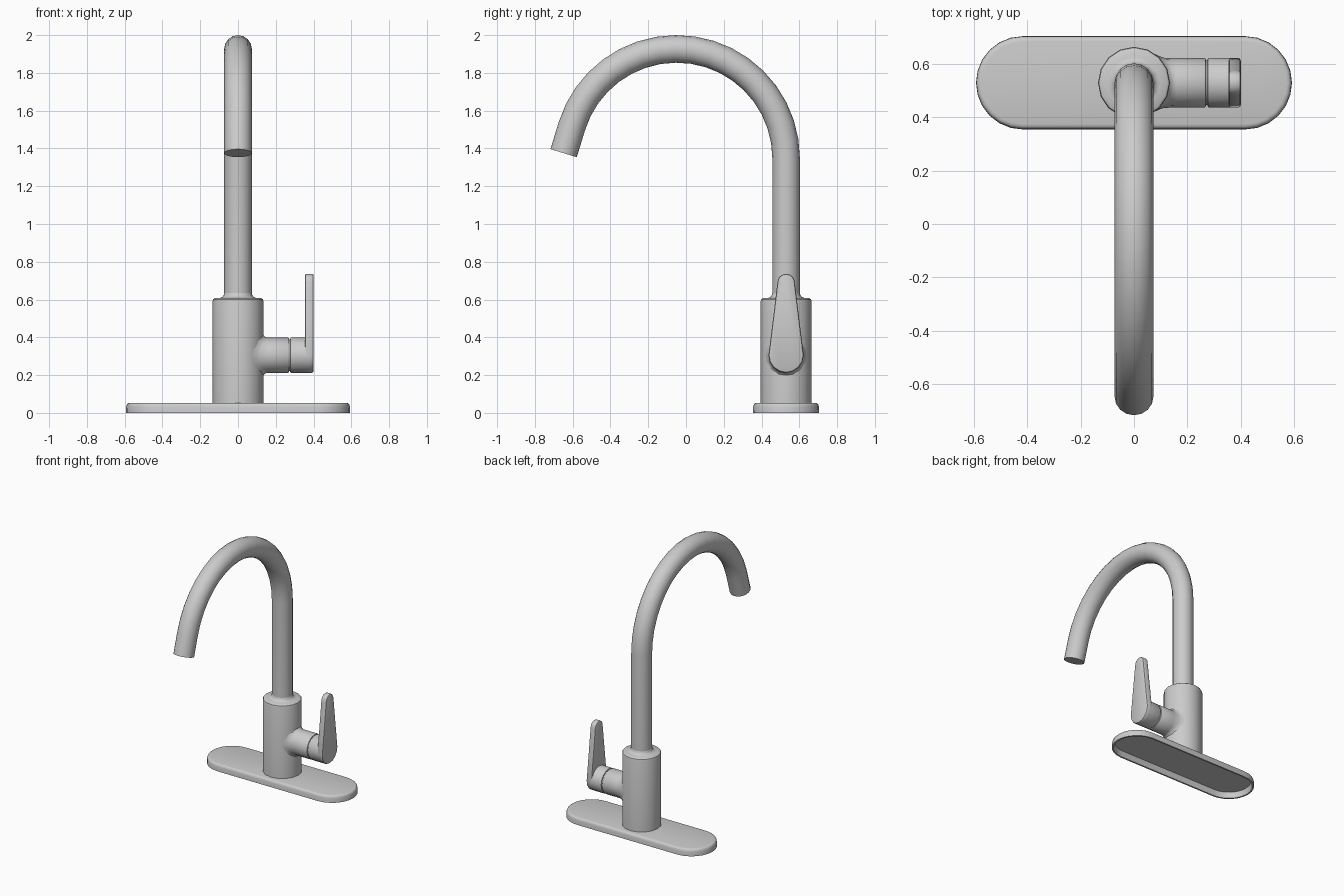
import bpy, bmesh
from math import sin, cos, pi, radians, sqrt

if "Cube" in bpy.data.objects:
    bpy.data.objects.remove(bpy.data.objects["Cube"])

CY = 0.53          # y of the body axis
HZ = 0.305         # z of the handle axis
SIDES = 16

metal = bpy.data.materials.new("satin grey metal")
metal.diffuse_color = (0.6, 0.6, 0.6, 1)
metal.use_nodes = True
metal.node_tree.nodes["Principled BSDF"].inputs["Base Color"].default_value = metal.diffuse_color


def loft(name, rings, cap_start=True, cap_end=True, angle=40):
    """Skin equal-length rings of points and close the ends."""
    bm = bmesh.new()
    vs = [[bm.verts.new(p) for p in ring] for ring in rings]
    n = len(rings[0])
    for a, b in zip(vs, vs[1:]):
        for i in range(n):
            j = (i + 1) % n
            bm.faces.new((a[i], a[j], b[j], b[i]))
    if cap_start:
        bm.faces.new(vs[0][::-1])
    if cap_end:
        bm.faces.new(vs[-1])
    bmesh.ops.recalc_face_normals(bm, faces=bm.faces)
    me = bpy.data.meshes.new(name)
    bm.to_mesh(me)
    bm.free()
    ob = bpy.data.objects.new(name, me)
    bpy.context.collection.objects.link(ob)
    me.materials.append(metal)
    bpy.ops.object.select_all(action='DESELECT')
    ob.select_set(True)
    bpy.context.view_layer.objects.active = ob
    bpy.ops.object.shade_smooth_by_angle(angle=radians(angle))
    return ob


def angles(n=SIDES):
    return [2 * pi * i / n for i in range(n)]


def ring_z(r, z):
    return [(r * cos(a), CY + r * sin(a), z) for a in angles()]


def ring_x(r, x):
    return [(x, CY + r * cos(a), HZ + r * sin(a)) for a in angles()]


# base plate: hollow stadium shell with rounded top edge
def stadium(inset, z, half=0.418, r=0.175, n=12):
    pts = []
    for side in (1, -1):
        for i in range(n + 1):
            a = -pi / 2 + pi * i / n
            pts.append((side * (half + (r - inset) * cos(a)),
                        CY + side * (r - inset) * sin(a), z))
    return pts


plate = [(0.022, 0.042), (0.012, 0.0), (0.0, 0.0), (0.001, 0.034),
         (0.005, 0.046), (0.011, 0.051), (0.02, 0.053)]
loft("base_plate", [stadium(*p) for p in plate])

# body: cylinder with rounded shoulder and a small fillet up to the spout
body = [(0.135, 0.05), (0.135, 0.59), (0.132, 0.601), (0.123, 0.607),
        (0.098, 0.608), (0.084, 0.613), (0.076, 0.623), (0.072, 0.64)]
loft("body", [ring_z(*p) for p in body])

# spout: straight riser, big arc, short straight outlet
R, ARC_Y, ARC_Z, END, STEPS = 0.58, -0.05, 1.347, radians(163), 18
path = [(CY, 0.6, 0.0)]
for i in range(STEPS + 1):
    t = END * i / STEPS
    path.append((ARC_Y + R * cos(t), ARC_Z + R * sin(t), t))
y, z, t = path[-1]
path.append((y - 0.148 * sin(t), z + 0.148 * cos(t), t))
loft("spout", [[(0.073 * cos(a), y + 0.073 * sin(a) * cos(t), z + 0.073 * sin(a) * sin(t))
                for a in angles()] for y, z, t in path])


# handle neck: saddle fillet on the body, then a cylinder ending at the groove
def saddle(r, lift):
    return [(sqrt(0.135 ** 2 - (r * cos(a)) ** 2) + lift,
             CY + r * cos(a), HZ + r * sin(a)) for a in angles()]


neck = [saddle(0.109, -0.003), saddle(0.1, 0.005), saddle(0.094, 0.016)]
neck += [ring_x(r, x) for r, x in [(0.093, 0.16), (0.093, 0.264), (0.09, 0.269), (0.083, 0.27)]]
loft("handle_neck", neck)

# groove core between the neck and the knob
loft("handle_groove", [ring_x(0.084, 0.255), ring_x(0.084, 0.29)])

# knob that turns with the lever
knob = [(0.083, 0.276), (0.09, 0.277), (0.093, 0.282), (0.093, 0.37)]
loft("handle_knob", [ring_x(*p) for p in knob])


# lever: tapered teardrop blade rising from the knob, with rounded edges
def blade(inset, x):
    pts = []
    for i in range(9):                       # round lower end
        a = pi + pi * i / 8
        pts.append((x, CY + (0.093 - inset) * cos(a), HZ + (0.093 - inset) * sin(a)))
    pts.append((x, CY + 0.069 - inset, 0.50))
    for i in range(9):                       # small round tip
        a = pi * i / 8
        pts.append((x, CY + (0.046 - inset) * cos(a), 0.69 + (0.046 - inset) * sin(a)))
    pts.append((x, CY - 0.069 + inset, 0.50))
    return pts


lever = [(0.009, 0.355), (0.002, 0.358), (0.0, 0.364), (0.0, 0.391), (0.003, 0.398), (0.01, 0.401)]
loft("handle_lever", [blade(*p) for p in lever])
